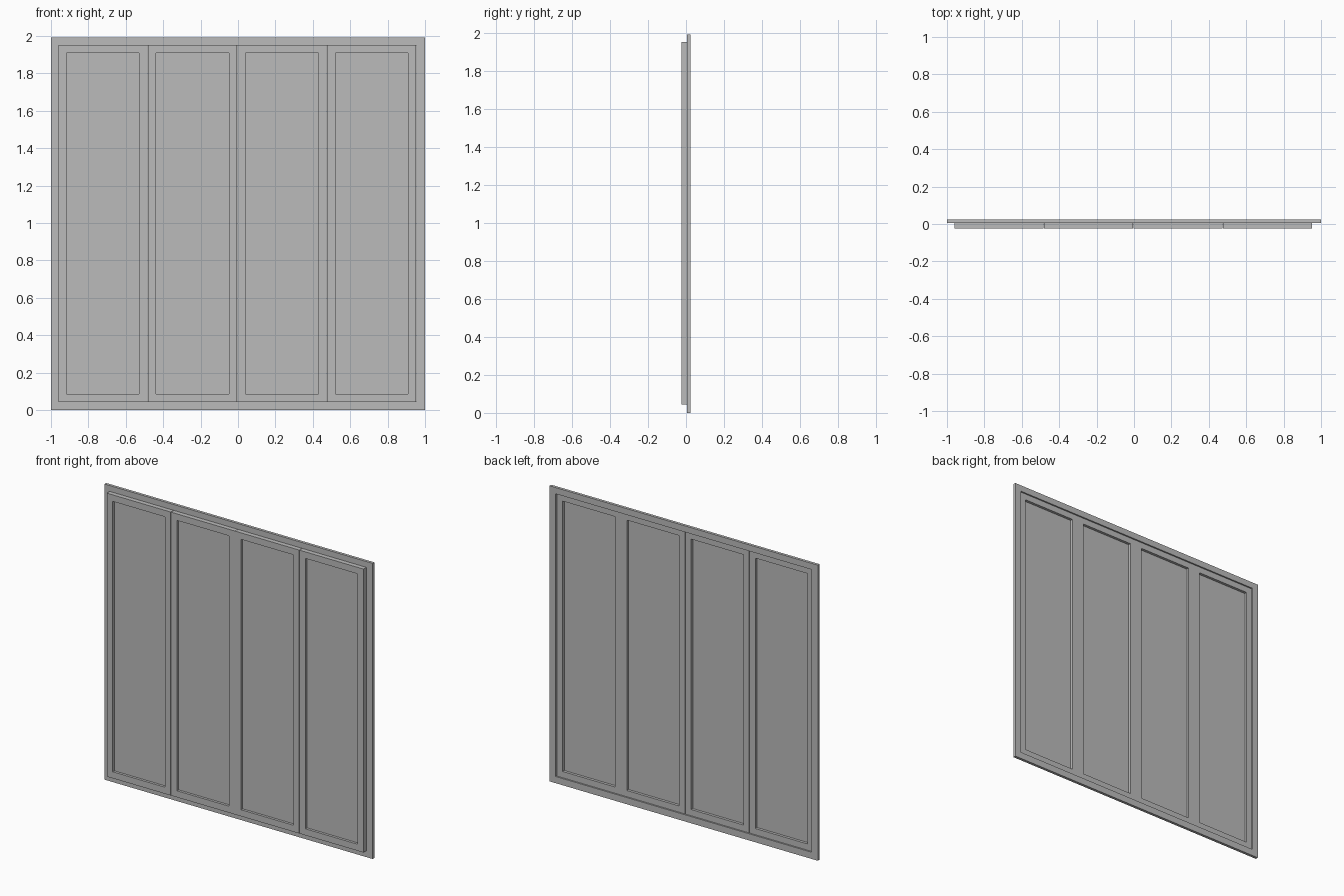
import bpy

cube = bpy.data.objects.get("Cube")
if cube:
    bpy.data.objects.remove(cube, do_unlink=True)

GREY = (0.5, 0.5, 0.5, 1)
grey = bpy.data.materials.new("Plain grey")
grey.use_nodes = True
grey.diffuse_color = GREY
grey.node_tree.nodes["Principled BSDF"].inputs["Base Color"].default_value = GREY


def add_mesh(name, verts, faces):
    mesh = bpy.data.meshes.new(name)
    mesh.from_pydata(verts, [], faces)
    mesh.materials.append(grey)
    obj = bpy.data.objects.new(name, mesh)
    bpy.context.collection.objects.link(obj)
    return obj


def rect(x0, x1, z0, z1, y):
    return [(x0, y, z0), (x1, y, z0), (x1, y, z1), (x0, y, z1)]


def add_ring(name, outer, inner, y0, y1):
    """Rectangular border with an open middle, from front y0 to back y1."""
    verts = rect(*outer, y0) + rect(*inner, y0) + rect(*outer, y1) + rect(*inner, y1)
    faces = []
    for i in range(4):
        j = (i + 1) % 4
        faces += [(i, j, j + 4, i + 4),
                  (i + 8, i + 12, j + 12, j + 8),
                  (i, i + 8, j + 8, j),
                  (i + 4, j + 4, j + 12, i + 12)]
    return add_ring_mesh(name, verts, faces)


def add_ring_mesh(name, verts, faces):
    return add_mesh(name, verts, faces)


def add_slab(name, bounds, y0, y1):
    verts = rect(*bounds, y0) + rect(*bounds, y1)
    faces = [(0, 1, 2, 3), (7, 6, 5, 4)]
    faces += [(i, i + 4, (i + 1) % 4 + 4, (i + 1) % 4) for i in range(4)]
    return add_mesh(name, verts, faces)


# Outer frame
add_ring("outer_frame", (-1, 1, 0, 1.992), (-0.955, 0.955, 0.045, 1.95), 0.006, 0.025)

# Four sashes, each with a recessed pane
PITCH, SHIFT, GAP, STILE = 0.479, -0.004, 0.001, 0.044
BOTTOM, TOP = 0.043, 1.953
for n in range(4):
    left = SHIFT + (n - 2) * PITCH + GAP
    right = left + PITCH - 2 * GAP
    inner = (left + STILE, right - STILE, BOTTOM + STILE, TOP - STILE)
    add_ring(f"sash_{n + 1}", (left, right, BOTTOM, TOP), inner, -0.025, 0.015)
    add_slab(f"pane_{n + 1}", inner, -0.008, -0.003)
